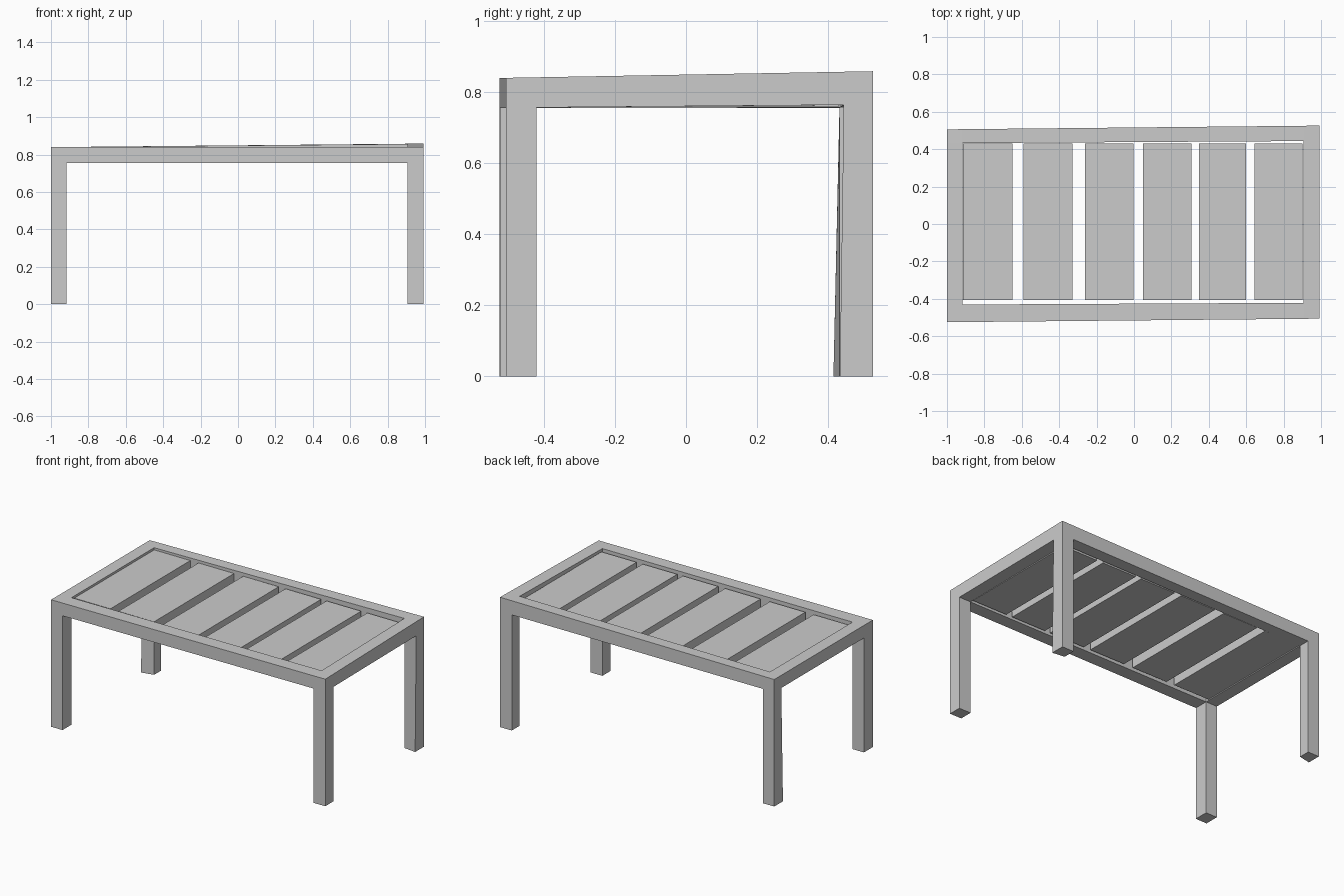
import bpy, bmesh

if "Cube" in bpy.data.objects:
    bpy.data.objects.remove(bpy.data.objects["Cube"])

XS = [-1.0, -0.917, 0.907, 0.993]
Y_LEFT = [-0.525, -0.431, 0.432, 0.506]    # slightly skewed plan
Y_RIGHT = [-0.506, -0.421, 0.444, 0.526]
Y_FOOT = {(0, 2): 0.415, (3, 2): 0.433}    # rear legs thicken towards the feet


def finish(bm, name):
    bmesh.ops.recalc_face_normals(bm, faces=bm.faces[:])
    me = bpy.data.meshes.new(name)
    bm.to_mesh(me)
    bm.free()
    ob = bpy.data.objects.new(name, me)
    bpy.context.collection.objects.link(ob)
    return ob


# Table frame and four legs as one continuous piece
bm = bmesh.new()
pts = {}


def point(i, j, layer):
    key = (i, j, layer)
    if key not in pts:
        t = (XS[i] + 1) / 1.993
        y = Y_LEFT[j] * (1 - t) + Y_RIGHT[j] * t
        rise = t * (y + 0.525) / 1.05
        z = (0.0, 0.756 + 0.009 * rise, 0.84 + 0.019 * rise)[layer]
        if layer == 0:
            y = Y_FOOT.get((i, j), y)
        pts[key] = bm.verts.new((XS[i], y, z))
    return pts[key]


def toggle(vs):
    """Add a face, or remove it when two cells share it."""
    f = bm.faces.get(vs)
    if f:
        bm.faces.remove(f)
    else:
        bm.faces.new(vs)


def cell(i, j, layer):
    ring = [(i, j), (i + 1, j), (i + 1, j + 1), (i, j + 1)]
    lo = [point(a, b, layer) for a, b in ring]
    hi = [point(a, b, layer + 1) for a, b in ring]
    toggle(lo)
    toggle(hi)
    for k in range(4):
        n = (k + 1) % 4
        toggle([lo[k], lo[n], hi[n], hi[k]])


for i in range(3):
    for j in range(3):
        if (i, j) != (1, 1):
            cell(i, j, 1)          # rails
        if i != 1 and j != 1:
            cell(i, j, 0)          # legs
loose = [e for e in bm.edges if not e.link_faces]
bmesh.ops.delete(bm, geom=loose, context='EDGES')
finish(bm, "frame_and_legs")

# Six wide slats set just below the frame top
SLATS = [(-0.914, -0.65), (-0.59, -0.33), (-0.263, -0.003),
         (0.047, 0.307), (0.347, 0.6), (0.645, 0.902)]
for n, (x0, x1) in enumerate(SLATS):
    bm = bmesh.new()
    bmesh.ops.create_cube(bm, size=1)
    for v in bm.verts:
        v.co.x = x1 if v.co.x > 0 else x0
        v.co.y = 0.43 if v.co.y > 0 else -0.405
        v.co.z = 0.828 if v.co.z > 0 else 0.76
    finish(bm, f"slat_{n + 1}")
